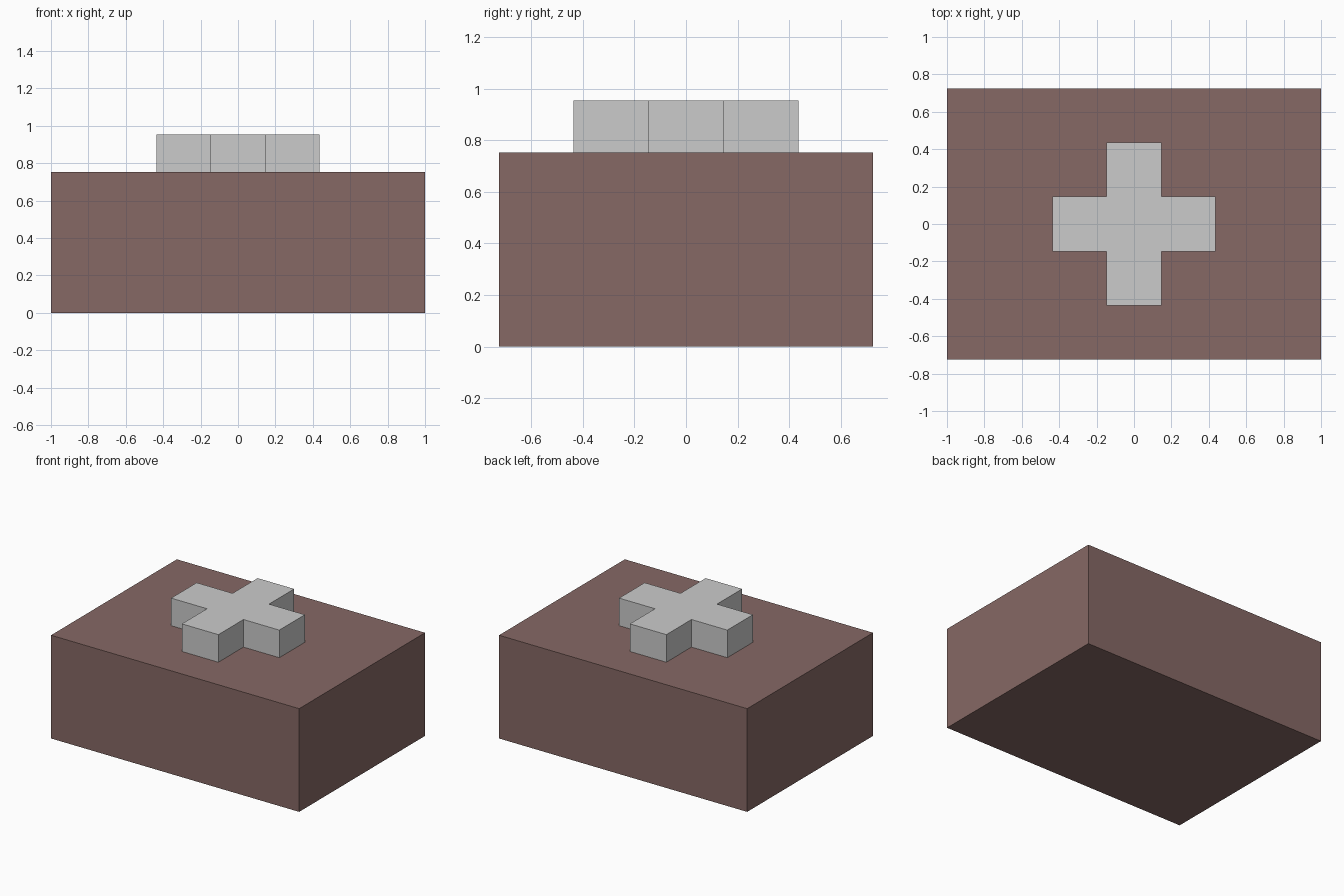
import bpy, bmesh

if "Cube" in bpy.data.objects:
    bpy.data.objects.remove(bpy.data.objects["Cube"])

HALF_X, HALF_Y, BODY_TOP = 1.0, 0.724, 0.752   # body block
ARM, HALF_W, CROSS_TOP = 0.436, 0.147, 0.953   # raised cross


def prism(name, profile, z0, z1):
    """Extrude a counter-clockwise xy profile from z0 to z1."""
    bm = bmesh.new()
    face = bm.faces.new([bm.verts.new((x, y, z0)) for x, y in profile])
    ext = bmesh.ops.extrude_face_region(bm, geom=[face], use_keep_orig=True)
    top = [g for g in ext["geom"] if isinstance(g, bmesh.types.BMVert)]
    bmesh.ops.translate(bm, verts=top, vec=(0, 0, z1 - z0))
    bmesh.ops.recalc_face_normals(bm, faces=bm.faces)
    mesh = bpy.data.meshes.new(name)
    bm.to_mesh(mesh)
    bm.free()
    obj = bpy.data.objects.new(name, mesh)
    bpy.context.collection.objects.link(obj)
    return obj


# Rectangular body
corners = [(-HALF_X, -HALF_Y), (HALF_X, -HALF_Y), (HALF_X, HALF_Y), (-HALF_X, HALF_Y)]
body = prism("body_block", corners, 0, BODY_TOP)
mat = bpy.data.materials.new("dull_red")
mat.diffuse_color = (0.24, 0.14, 0.13, 1)
mat.use_nodes = True
mat.node_tree.nodes["Principled BSDF"].inputs["Base Color"].default_value = mat.diffuse_color
body.data.materials.append(mat)

# Plus-shaped raised piece: one arm's three corners turned four times
arm = [(ARM, -HALF_W), (ARM, HALF_W), (HALF_W, HALF_W)]
outline = []
for _ in range(4):
    outline += arm
    arm = [(-y, x) for x, y in arm]
prism("raised_cross", outline, BODY_TOP, CROSS_TOP)
